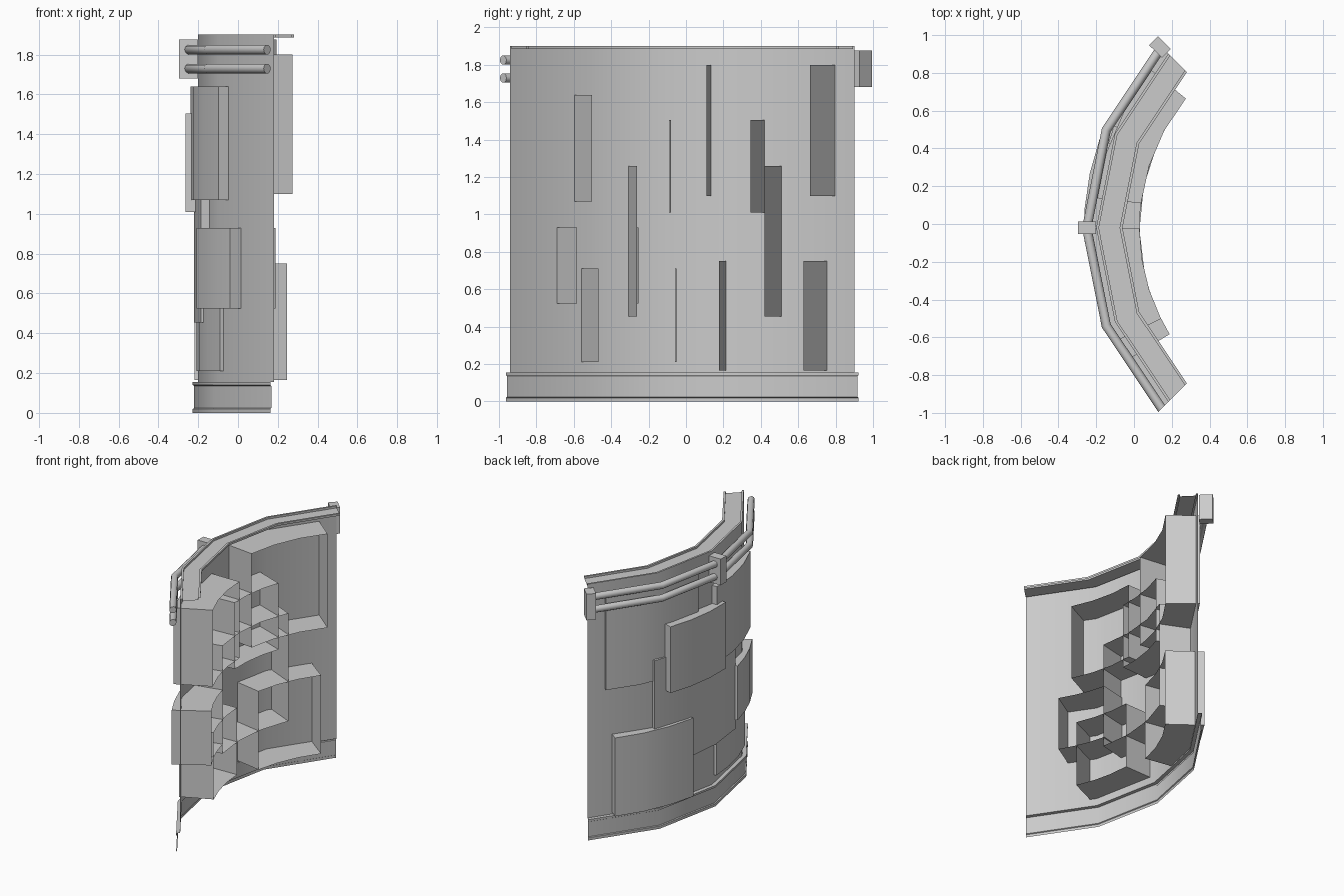
import bpy, bmesh
from math import sin, cos, pi, radians
from mathutils import Matrix, Vector

if "Cube" in bpy.data.objects:
    bpy.data.objects.remove(bpy.data.objects["Cube"])

CX, CY = 1.104, -0.02          # centre of the arc the wall follows


def at(r, deg, z):
    a = radians(deg)
    return (CX - r * cos(a), CY + r * sin(a), z)


def finish(bm, name, smooth=30, recalc=True):
    if recalc:
        bmesh.ops.recalc_face_normals(bm, faces=bm.faces)
    me = bpy.data.meshes.new(name)
    bm.to_mesh(me)
    bm.free()
    ob = bpy.data.objects.new(name, me)
    bpy.context.collection.objects.link(ob)
    bpy.ops.object.select_all(action='DESELECT')
    bpy.context.view_layer.objects.active = ob
    ob.select_set(True)
    bpy.ops.object.shade_smooth_by_angle(angle=radians(smooth))
    return ob


def sweep(name, profile, a0, a1, segs, closed=False, caps=False, smooth=30):
    """Sweep an (r, z) profile along the arc from a0 to a1 degrees."""
    bm = bmesh.new()
    rings = [[bm.verts.new(at(r, a0 + (a1 - a0) * i / segs, z)) for r, z in profile]
             for i in range(segs + 1)]
    n = len(profile)
    for p, q in zip(rings, rings[1:]):
        for j in range(n if closed else n - 1):
            k = (j + 1) % n
            bm.faces.new((p[j], q[j], q[k], p[k]))
    if caps:
        bm.faces.new(rings[0])
        bm.faces.new(rings[-1][::-1])
    return finish(bm, name, smooth)


# Main sheet: kick strip with lips, wall, and inward top flange with rims
sweep("curved_wall", [
    (1.332, 0), (1.332, 0.02), (1.325, 0.024), (1.325, 0.136), (1.332, 0.14),
    (1.332, 0.155), (1.304, 0.155), (1.304, 1.9), (1.290, 1.9), (1.290, 1.885),
    (1.180, 1.885), (1.180, 1.9), (1.165, 1.9), (1.165, 1.885)], -45, 45, 4)

# Panel boxes, open toward the concave side: start, end, z low, z high, outer radius
panels = [
    (6.9, 39.5, 1.10, 1.80, 1.312),
    (-26.6, -0.2, 1.07, 1.64, 1.343),
    (-3.2, 19.9, 1.01, 1.505, 1.369),
    (-13.0, 24.1, 0.455, 1.26, 1.325),
    (-31.6, -12.6, 0.525, 0.93, 1.344),
    (-24.6, -1.7, 0.21, 0.71, 1.314),
    (10.5, 37.1, 0.165, 0.75, 1.345),
]
INNER = 1.075
for i, (a0, a1, z0, z1, ro) in enumerate(panels, 1):
    ob = sweep(f"panel_box_{i}",
               [(INNER, z0), (ro, z0), (ro, z1), (INNER, z1)], a0, a1, 3, caps=True)

# Handrails following the outside of the wall
for label, z in (("upper", 1.825), ("lower", 1.73)):
    ring = [(1.354 + 0.025 * cos(2 * pi * k / 10), z + 0.025 * sin(2 * pi * k / 10))
            for k in range(10)]
    sweep(f"{label}_rail", ring, -45, 45, 4, closed=True, caps=True, smooth=40)

# Rail brackets
for label, deg, r in (("middle", 0, 1.352), ("end", 44.7, 1.36)):
    bm = bmesh.new()
    M = (Matrix.Translation(Vector(at(r, deg, 1.778))) @ Matrix.Rotation(radians(-deg), 4, 'Z')
         @ Matrix.Diagonal((0.096, 0.066, 0.195, 1)))
    bmesh.ops.create_cube(bm, size=1, matrix=M)
    finish(bm, f"{label}_rail_bracket")
